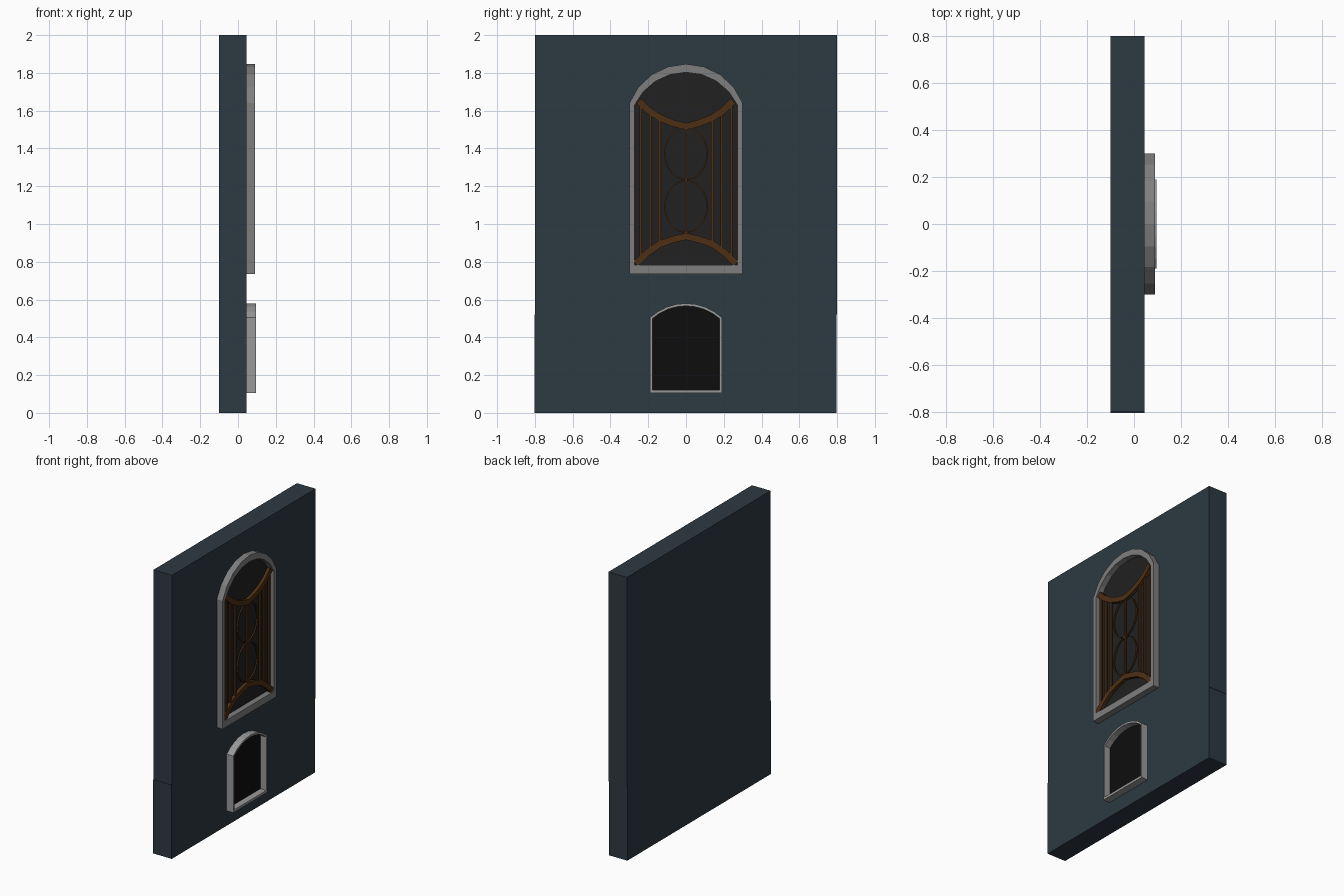
import bpy, bmesh, math
from mathutils import Vector

if "Cube" in bpy.data.objects:
    bpy.data.objects.remove(bpy.data.objects["Cube"])


def material(name, rgb):
    m = bpy.data.materials.new(name)
    m.diffuse_color = (*rgb, 1)
    m.use_nodes = True
    m.node_tree.nodes["Principled BSDF"].inputs["Base Color"].default_value = m.diffuse_color
    return m


WALL = material("slate_blue", (0.026, 0.041, 0.054))
STONE = material("grey_stone", (0.21, 0.21, 0.21))
PALE = material("pale_stone", (0.32, 0.32, 0.32))
GLASS = material("dark_glass", (0.015, 0.015, 0.015))
BLACK = material("black", (0.004, 0.004, 0.004))
BRONZE = material("bronze", (0.075, 0.028, 0.007))


def finish(name, bm, mat):
    bmesh.ops.recalc_face_normals(bm, faces=bm.faces)
    me = bpy.data.meshes.new(name)
    bm.to_mesh(me)
    bm.free()
    ob = bpy.data.objects.new(name, me)
    bpy.context.collection.objects.link(ob)
    me.materials.append(mat)
    return ob


def plate(name, outline, x0, x1, mat):
    """Solid plate: a (y, z) outline extruded along x."""
    bm = bmesh.new()
    a, b = [[bm.verts.new((x, y, z)) for y, z in outline] for x in (x0, x1)]
    n = len(outline)
    bm.faces.new(a)
    bm.faces.new(b)
    for i in range(n):
        j = (i + 1) % n
        bm.faces.new((a[i], a[j], b[j], b[i]))
    return finish(name, bm, mat)


def ring(name, outer, inner, x0, x1, mat):
    """Hollow frame between two matching (y, z) loops."""
    bm = bmesh.new()
    loops = [[bm.verts.new((x, y, z)) for y, z in pts]
             for pts, x in ((outer, x0), (outer, x1), (inner, x1), (inner, x0))]
    n = len(outer)
    for k in range(4):
        p, q = loops[k], loops[(k + 1) % 4]
        for i in range(n):
            j = (i + 1) % n
            bm.faces.new((p[i], p[j], q[j], q[i]))
    return finish(name, bm, mat)


def rect(y0, y1, z0, z1):
    return [(y0, z0), (y1, z0), (y1, z1), (y0, z1)]


def arch(half, bottom, spring, top, n=8):
    """Rectangle topped by a shallow circular arch."""
    rise = top - spring
    r = (half * half + rise * rise) / (2 * rise)
    a = math.asin(half / r)
    pts = [(-half, bottom), (half, bottom)]
    for i in range(n + 1):
        t = a - 2 * a * i / n
        pts.append((r * math.sin(t), top - r + r * math.cos(t)))
    return pts


def ellipse(cz, ry, rz, n=32):
    return [(ry * math.cos(2 * math.pi * i / n), cz + rz * math.sin(2 * math.pi * i / n))
            for i in range(n)]


def band(name, half_path, thick):
    """Curved strip, mirrored about y = 0, with a peak in the middle."""
    path = half_path + [(-y, z) for y, z in reversed(half_path[:-1])]
    up, down = [], []
    for i, (y, z) in enumerate(path):
        p, q = path[max(i - 1, 0)], path[min(i + 1, len(path) - 1)]
        d = Vector((q[0] - p[0], q[1] - p[1])).normalized() * thick / 2
        up.append((y - d.y, z + d.x))
        down.append((y + d.y, z - d.x))
    return plate(name, down + up[::-1], 0.062, 0.085, BRONZE)


# Wall in two blocks, the lower one slightly offset
plate("wall_upper", rect(-0.8, 0.8, 0.52, 2.0), -0.1, 0.045, WALL)
plate("wall_lower", rect(-0.803, 0.797, 0, 0.52), -0.1, 0.045, WALL)

# Tall arched window
ring("window_frame", arch(0.3, 0.735, 1.64, 1.847), arch(0.272, 0.783, 1.63, 1.803),
     0.045, 0.09, STONE)
plate("window_glass", arch(0.275, 0.78, 1.63, 1.806), 0.044, 0.05, GLASS)

# Small arched opening below
ring("hatch_frame", arch(0.19, 0.105, 0.505, 0.58), arch(0.178, 0.122, 0.499, 0.566),
     0.045, 0.096, PALE)
plate("hatch_panel", arch(0.18, 0.12, 0.5, 0.568), 0.044, 0.05, BLACK)

# Grille: curved top and bottom bands
band("grille_top_band", [(-0.25, 1.652), (-0.2, 1.602), (-0.14, 1.563),
                         (-0.07, 1.534), (0, 1.517)], 0.036)
band("grille_bottom_band", [(-0.265, 0.79), (-0.2, 0.852), (-0.14, 0.893),
                            (-0.07, 0.918), (0, 0.934)], 0.036)

# Grille: upright bars, outer ones longer
for i, (y, z0, z1) in enumerate([(0.24, 0.815, 1.64), (0.19, 0.86, 1.595), (0.14, 0.893, 1.563)]):
    for side, tag in ((-1, "left"), (1, "right")):
        plate(f"grille_bar_{tag}_{i + 1}", rect(side * y - 0.007, side * y + 0.007, z0, z1),
              0.066, 0.08, BRONZE)
plate("grille_bar_centre", rect(-0.006, 0.006, 0.93, 1.52), 0.066, 0.08, BRONZE)

# Grille: two thin oval hoops
for tag, cz, rz in (("upper", 1.373, 0.142), ("lower", 1.092, 0.14)):
    ring(f"grille_hoop_{tag}", ellipse(cz, 0.115, rz), ellipse(cz, 0.108, rz - 0.007),
         0.068, 0.078, BRONZE)
